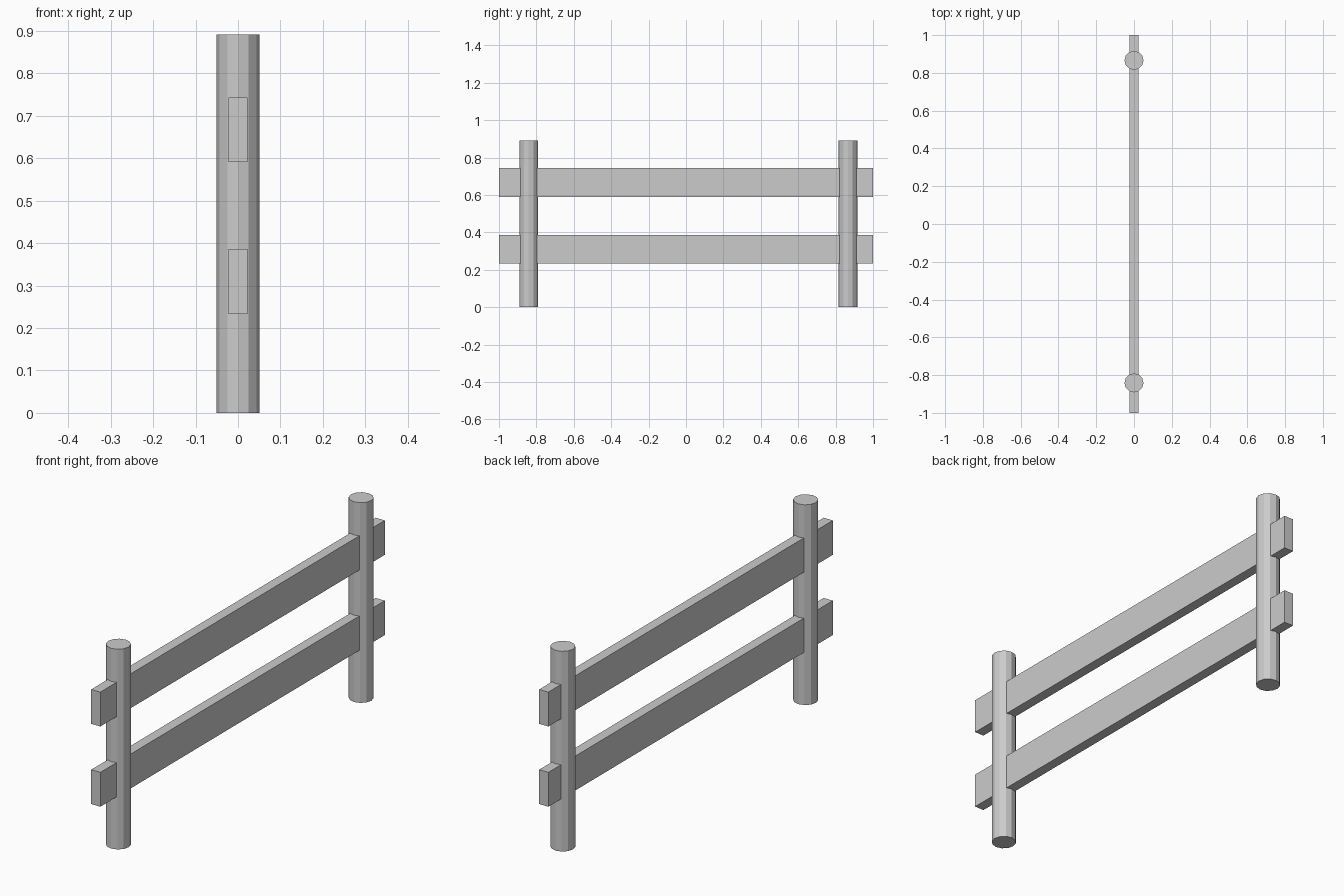
import bpy

if "Cube" in bpy.data.objects:
    bpy.data.objects.remove(bpy.data.objects["Cube"])

POST_RADIUS, POST_HEIGHT = 0.0505, 0.891
RAIL_WIDTH, RAIL_HEIGHT, RAIL_LENGTH = 0.045, 0.153, 2.0


def post(name, y):
    bpy.ops.mesh.primitive_cylinder_add(
        vertices=12, radius=POST_RADIUS, depth=POST_HEIGHT,
        location=(0, y, POST_HEIGHT / 2))
    bpy.context.object.name = name


def rail(name, z):
    bpy.ops.mesh.primitive_cube_add(size=1, location=(0, 0, z))
    ob = bpy.context.object
    ob.name = name
    ob.scale = (RAIL_WIDTH, RAIL_LENGTH, RAIL_HEIGHT)
    bpy.ops.object.transform_apply(location=False, rotation=False, scale=True)


# Round twelve-sided posts, slightly off-centre along the rails
post("front_post", -0.841)
post("back_post", 0.866)

# Two boards running through both posts
rail("lower_rail", 0.31)
rail("upper_rail", 0.667)
